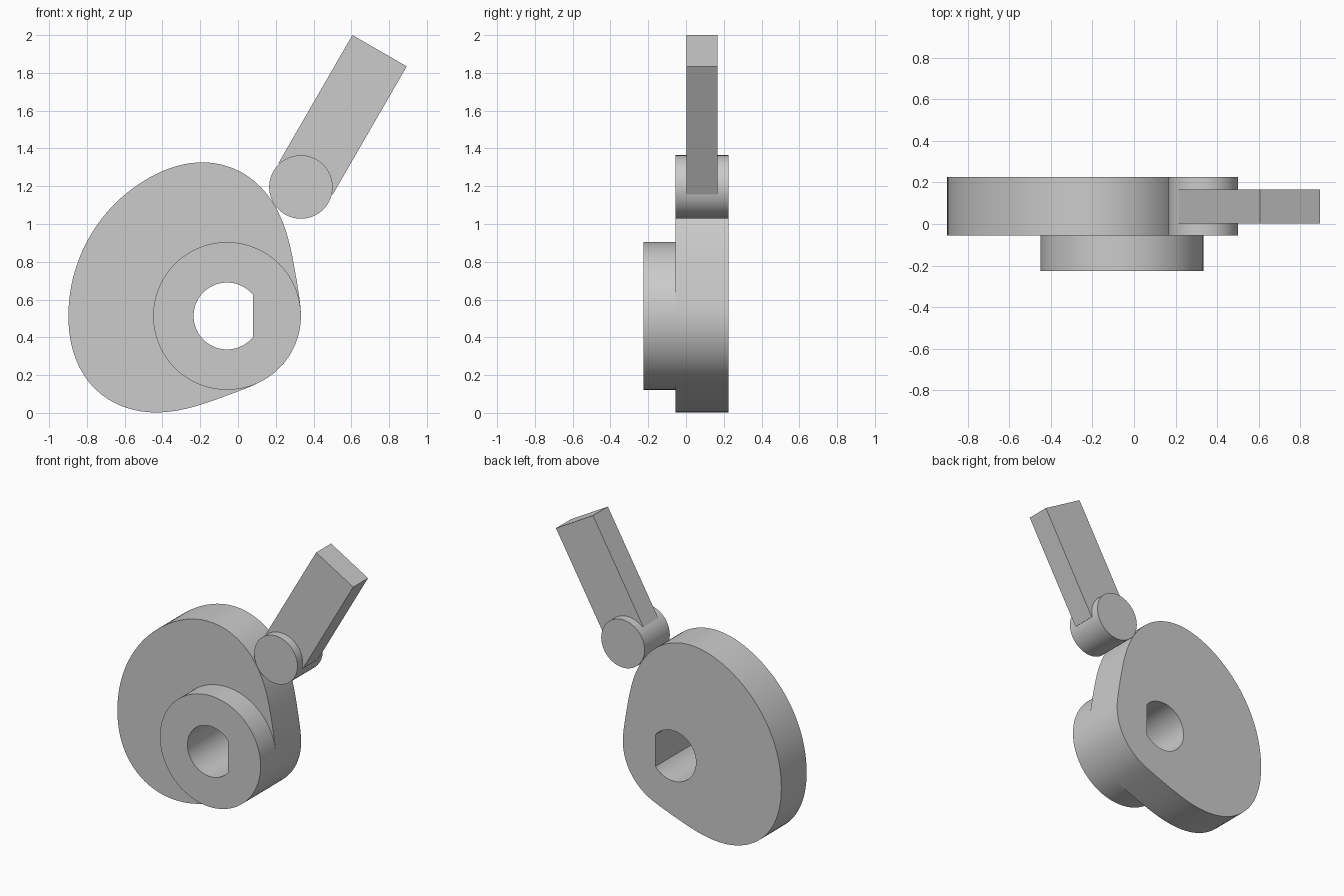
import bpy, bmesh
from math import sin, cos, pi, radians, atan2
from mathutils import Matrix, Vector

if "Cube" in bpy.data.objects:
    bpy.data.objects.remove(bpy.data.objects["Cube"])

CX, CZ = -0.058, 0.513          # shaft axis
BASE, LIFT, ROLL = 0.391, 0.449, 0.168
RX, RZ = 0.333, 1.196           # roller axis
N = 120


def finish(name, bm):
    bmesh.ops.recalc_face_normals(bm, faces=bm.faces)
    me = bpy.data.meshes.new(name)
    bm.to_mesh(me)
    bm.free()
    ob = bpy.data.objects.new(name, me)
    bpy.context.collection.objects.link(ob)
    bpy.ops.object.select_all(action='DESELECT')
    ob.select_set(True)
    bpy.context.view_layer.objects.active = ob
    bpy.ops.object.shade_smooth_by_angle(angle=radians(20))
    return ob


def cam_point(a):
    # cycloidal rise, dwell and return; profile is the roller path offset inward
    rel = (a - radians(150) + pi) % (2 * pi) - pi
    t = min(1, max(0, (radians(150) - abs(rel)) / radians(120)))
    r = BASE + ROLL + LIFT * (t - sin(2 * pi * t) / (2 * pi))
    slope = LIFT / radians(120) * (1 - cos(2 * pi * t)) * (1 if rel < 0 else -1)
    n = a - atan2(slope, r)
    return r * cos(a) - ROLL * cos(n), r * sin(a) - ROLL * sin(n)


def hub_point(a):
    return BASE * cos(a), BASE * sin(a)


def bore_point(a):
    # D-shaped bore, flat on the +x side
    r = 0.177
    return min(r * cos(a), r * cos(radians(39))), r * sin(a) if cos(a) < cos(radians(39)) \
        else r * cos(radians(39)) * sin(a) / cos(a)


def bored_plate(name, outline, y0, y1):
    bm = bmesh.new()
    loops = []
    for f, y in ((outline, y0), (outline, y1), (bore_point, y1), (bore_point, y0)):
        pts = [f(2 * pi * i / N) for i in range(N)]
        loops.append([bm.verts.new((CX + x, y, CZ + z)) for x, z in pts])
    for k in range(4):
        p, q = loops[k], loops[(k + 1) % 4]
        for i in range(N):
            j = (i + 1) % N
            bm.faces.new((p[i], p[j], q[j], q[i]))
    return finish(name, bm)


# Cam disc and its hub
bored_plate("cam_disc", cam_point, -0.056, 0.225)
bored_plate("cam_hub", hub_point, -0.225, -0.056)

# Follower roller
bm = bmesh.new()
bmesh.ops.create_cone(bm, cap_ends=True, segments=72, radius1=ROLL, radius2=ROLL, depth=0.281,
                      matrix=Matrix.Translation((RX, 0.0845, RZ)) @ Matrix.Rotation(pi / 2, 4, 'X'))
finish("follower_roller", bm)

# Follower stem, leaning 30 degrees along the roller's travel
s0, s1 = 0.05, 0.833
bm = bmesh.new()
bmesh.ops.create_cube(bm, size=1, matrix=Matrix.Translation((RX, 0.0845, RZ))
                      @ Matrix.Rotation(radians(30), 4, 'Y')
                      @ Matrix.Translation((0, 0, (s0 + s1) / 2))
                      @ Matrix.Diagonal(Vector((0.332, 0.165, s1 - s0, 1))))
finish("follower_stem", bm)
